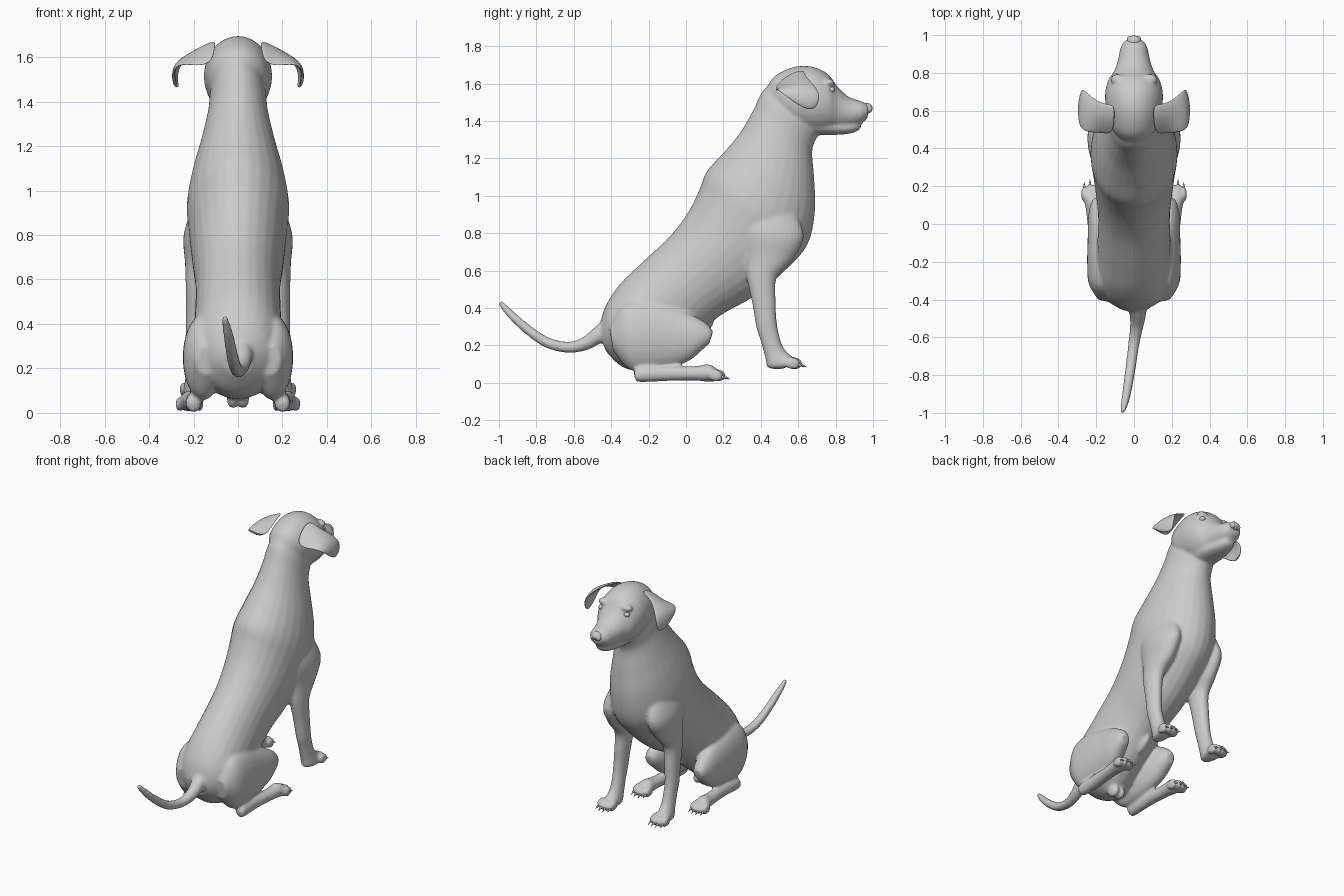
import bpy, bmesh, math
from mathutils import Matrix, Vector


def catmull(a, b, c, d, t):
    return [0.5 * (2*q + (r-p)*t + (2*p-5*q+4*r-s)*t*t + (3*q-p-3*r+s)*t**3)
            for p, q, r, s in zip(a, b, c, d)]


def loft(bm, sections, side=1, steps=5, n=28):
    """Section = (y1, z1, y2, z2, half_width, centre_x): an ellipse between two profile points."""
    secs = [tuple(s) + (0,) * (6 - len(s)) for s in sections]
    pts = [secs[0]] + secs + [secs[-1]]
    dense = [catmull(*pts[i:i+4], k / steps) for i in range(len(secs)-1) for k in range(steps)]
    dense.append(secs[-1])
    rings = []
    for y1, z1, y2, z2, w, cx in dense:
        ring = []
        for k in range(n):
            a = 2 * math.pi * k / n
            u = math.cos(a) * 0.5
            ring.append(bm.verts.new((side * (cx + w * math.sin(a)),
                                      (y1+y2)/2 + (y1-y2)*u, (z1+z2)/2 + (z1-z2)*u)))
        rings.append(ring)
    for a, b in zip(rings, rings[1:]):
        for k in range(n):
            bm.faces.new((a[k], a[(k+1) % n], b[(k+1) % n], b[k]))
    bm.faces.new(rings[0])
    bm.faces.new(rings[-1])


def blob(bm, loc, size, tilt=0):
    m = Matrix.Translation(loc) @ Matrix.Rotation(tilt, 4, 'X') @ Matrix.Diagonal((*size, 1))
    bmesh.ops.create_uvsphere(bm, u_segments=20, v_segments=12, radius=1, matrix=m)


def finish(bm, name):
    bmesh.ops.recalc_face_normals(bm, faces=bm.faces)
    me = bpy.data.meshes.new(name)
    bm.to_mesh(me)
    bm.free()
    for p in me.polygons:
        p.use_smooth = True
    ob = bpy.data.objects.new(name, me)
    bpy.context.collection.objects.link(ob)
    return ob


body = bmesh.new()
claws = bmesh.new()
eyes = bmesh.new()

# torso and neck
loft(body, [(-.465, .30, -.43, .17, .07), (-.43, .41, -.33, .08, .16),
            (-.36, .52, -.18, .07, .20), (-.25, .63, -.01, .19, .195),
            (-.09, .78, .17, .35, .19), (.01, .91, .36, .46, .205),
            (.07, 1.03, .53, .60, .22), (.11, 1.13, .65, .74, .23),
            (.20, 1.23, .69, .92, .205), (.29, 1.34, .685, 1.10, .165),
            (.36, 1.46, .675, 1.24, .135), (.41, 1.56, .70, 1.31, .125),
            (.50, 1.64, .73, 1.36, .10)])

# skull and upper muzzle
loft(body, [(.43, 1.58, .50, 1.42, .08), (.48, 1.645, .58, 1.36, .13),
            (.58, 1.69, .67, 1.335, .15), (.68, 1.69, .72, 1.335, .152),
            (.76, 1.65, .77, 1.345, .135), (.81, 1.585, .81, 1.355, .105),
            (.87, 1.53, .87, 1.365, .085), (.94, 1.505, .935, 1.385, .07),
            (.98, 1.485, .97, 1.415, .045)])

# lower jaw
loft(body, [(.66, 1.42, .68, 1.325, .09), (.76, 1.41, .77, 1.325, .08),
            (.85, 1.40, .86, 1.33, .062), (.91, 1.40, .915, 1.345, .045),
            (.935, 1.395, .935, 1.365, .025)])

# tail: centre points with radius
tail = [(.01, -.40, .30, .055), (.02, -.47, .255, .045), (.015, -.54, .21, .036),
        (0, -.63, .19, .030), (-.015, -.74, .215, .028), (-.03, -.84, .28, .026),
        (-.045, -.93, .36, .022), (-.058, -.985, .42, .015), (-.06, -.996, .435, .006)]
rows = []
for i, (x, y, z, r) in enumerate(tail):
    a, b = tail[max(i-1, 0)], tail[min(i+1, len(tail)-1)]
    t = Vector((b[1]-a[1], b[2]-a[2])).normalized() * r
    rows.append((y + t.y, z - t.x, y - t.y, z + t.x, r, x))
loft(body, rows)

# groin details
blob(body, (0, .08, .29), (.03, .08, .035), .6)
for s in (-1, 1):
    blob(body, (s * .022, -.17, .06), (.028, .045, .04))

for s in (-1, 1):
    # front leg
    loft(body, [(.30, 1.0, .56, .96, .04, .14), (.28, .83, .63, .79, .078, .165),
                (.31, .68, .57, .66, .066, .172), (.325, .56, .485, .56, .052, .183),
                (.355, .42, .48, .43, .045, .190), (.375, .30, .485, .33, .041, .195),
                (.40, .22, .495, .27, .039, .195), (.425, .13, .52, .19, .042, .195),
                (.44, .08, .57, .14, .048, .197), (.52, .075, .60, .125, .05, .20)], s)
    # thigh
    loft(body, [(-.41, .30, -.39, .17, .05, .14), (-.33, .42, -.30, .07, .085, .155),
                (-.20, .44, -.20, .06, .09, .158), (-.05, .40, -.08, .08, .08, .165),
                (.05, .355, .02, .12, .068, .175), (.115, .315, .08, .17, .052, .18),
                (.145, .275, .125, .21, .03, .185)], s)
    # hind foot
    loft(body, [(-.28, .05, -.27, .02, .02, .20), (-.25, .085, -.25, .004, .035, .20),
                (-.10, .09, -.10, .01, .038, .20), (.05, .09, .05, .012, .042, .21),
                (.12, .10, .12, .006, .047, .215), (.165, .075, .17, .01, .045, .218)], s)
    # toes and claws on both paws
    for px, py, pz in ((.20, .575, .105), (.218, .165, .04)):
        for k in (-1.5, -.5, .5, 1.5):
            x, y = s * px + k * .03, py - abs(k) * .014 + .014
            blob(body, (x, y, pz), (.0175, .042, .033), -.2)
            m = Matrix.Translation((x, y + .045, pz - .012)) @ Matrix.Rotation(-math.pi/2 - .45, 4, 'X')
            bmesh.ops.create_cone(claws, cap_ends=True, segments=10, radius1=.009,
                                  radius2=.001, depth=.042, matrix=m)
    # brow and eye
    blob(body, (s * .085, .765, 1.605), (.04, .03, .022))
    blob(eyes, (s * .096, .778, 1.567), (.02, .018, .017))

# fuse everything into one smooth skin
dog = finish(body, "dog_body")
rm = dog.modifiers.new("fuse", 'REMESH')
rm.mode = 'VOXEL'
rm.voxel_size = .0095
rm.use_smooth_shade = True
sm = dog.modifiers.new("soften", 'SMOOTH')
sm.factor = .5
sm.iterations = 6
finish(claws, "claws")
finish(eyes, "eyes")

# nose with nostrils
nose = bmesh.new()
blob(nose, (0, .968, 1.468), (.036, .03, .028))
for s in (-1, 1):
    blob(nose, (s * .02, .978, 1.462), (.017, .018, .018))
finish(nose, "nose")

# hanging ears: rows of front edge, middle, back edge
ear_rows = [((.10, .64, 1.675), (.10, .56, 1.66), (.11, .47, 1.58)),
            ((.165, .635, 1.645), (.175, .56, 1.63), (.17, .48, 1.555)),
            ((.23, .68, 1.60), (.235, .59, 1.61), (.24, .48, 1.57)),
            ((.27, .72, 1.55), (.285, .62, 1.575), (.285, .50, 1.555)),
            ((.275, .71, 1.49), (.295, .64, 1.50), (.29, .55, 1.52)),
            ((.265, .685, 1.465), (.28, .65, 1.46), (.28, .60, 1.485))]
ear = bmesh.new()
grid = [[ear.verts.new(p) for p in row] for row in ear_rows]
for a, b in zip(grid, grid[1:]):
    for k in range(2):
        ear.faces.new((a[k], a[k+1], b[k+1], b[k]))
ears = finish(ear, "ears")
mi = ears.modifiers.new("both_sides", 'MIRROR')
mi.use_mirror_merge = False
so = ears.modifiers.new("thickness", 'SOLIDIFY')
so.thickness = .016
so.offset = 0
ss = ears.modifiers.new("round", 'SUBSURF')
ss.levels = ss.render_levels = 3
